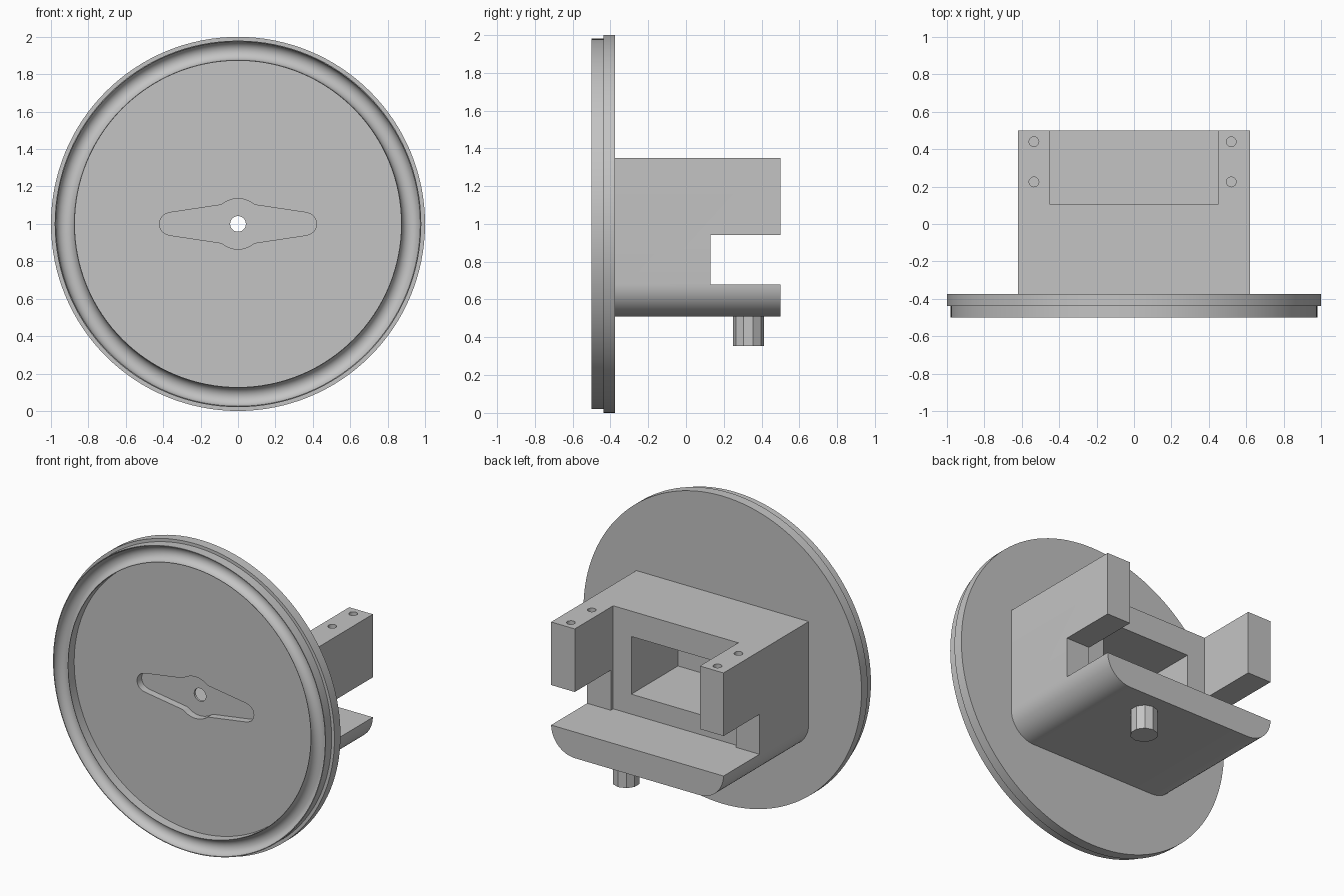
import bpy, bmesh
from math import sin, cos, pi, sqrt, radians
from mathutils import Matrix, Vector

cube = bpy.data.objects.get("Cube")
if cube:
    bpy.data.objects.remove(cube, do_unlink=True)

GREY = (0.55, 0.55, 0.55, 1)
grey = bpy.data.materials.new("plain grey")
grey.use_nodes = True
grey.diffuse_color = GREY
grey.node_tree.nodes["Principled BSDF"].inputs["Base Color"].default_value = GREY

FRONT, STEP, BACK = -0.5, -0.4375, -0.375   # plate depths along y
AXIS_Z = 1.0                                # height of the plate centre


def finish(name, bm):
    bmesh.ops.recalc_face_normals(bm, faces=bm.faces)
    mesh = bpy.data.meshes.new(name)
    bm.to_mesh(mesh)
    bm.free()
    mesh.materials.append(grey)
    obj = bpy.data.objects.new(name, mesh)
    bpy.context.collection.objects.link(obj)
    return obj


def prism(name, outline, y0, y1):
    """Extrude an x-z outline along y."""
    bm = bmesh.new()
    face = bm.faces.new([bm.verts.new((x, y0, z)) for x, z in outline])
    new = bmesh.ops.extrude_face_region(bm, geom=[face])["geom"]
    verts = [v for v in new if isinstance(v, bmesh.types.BMVert)]
    bmesh.ops.translate(bm, verts=verts, vec=(0, y1 - y0, 0))
    return finish(name, bm)


def box(name, x, y, z):
    return prism(name, [(x[0], z[0]), (x[1], z[0]), (x[1], z[1]), (x[0], z[1])], *y)


def cylinder(name, centre, radius, depth, sides, along_y=False):
    bm = bmesh.new()
    turn = Matrix.Rotation(pi / 2, 4, 'X') if along_y else Matrix()
    bmesh.ops.create_cone(bm, cap_ends=True, segments=sides, radius1=radius,
                          radius2=radius, depth=depth,
                          matrix=Matrix.Translation(centre) @ turn)
    return finish(name, bm)


def activate(obj):
    bpy.ops.object.select_all(action='DESELECT')
    obj.select_set(True)
    bpy.context.view_layer.objects.active = obj


def cut(obj, cutter):
    activate(obj)
    mod = obj.modifiers.new("cut", 'BOOLEAN')
    mod.operation = 'DIFFERENCE'
    mod.solver = 'EXACT'
    mod.object = cutter
    bpy.ops.object.modifier_apply(modifier=mod.name)
    bpy.data.objects.remove(cutter, do_unlink=True)


def smooth(obj):
    activate(obj)
    bpy.ops.object.shade_smooth_by_angle(angle=radians(30))


# Round plate: stepped rim, half-round groove and recessed centre
inner, outer = 0.875, 0.975
mid, half = (inner + outer) / 2, (outer - inner) / 2
groove = [(mid - half * cos(pi * i / 12), FRONT + half * sin(pi * i / 12))
          for i in range(13)]
profile = [(0, STEP), (inner - 0.003, STEP), (inner - 0.003, FRONT)] + groove
profile += [(0.98, FRONT), (0.98, STEP), (1, STEP), (1, BACK), (0, BACK)]
bm = bmesh.new()
ring = [bm.verts.new((r, y, AXIS_Z)) for r, y in profile]
edges = [bm.edges.new(pair) for pair in zip(ring, ring[1:])]
bmesh.ops.spin(bm, geom=ring + edges, cent=(0, 0, AXIS_Z), axis=(0, 1, 0),
               angle=2 * pi, steps=128)
bmesh.ops.remove_doubles(bm, verts=bm.verts, dist=0.0001)
round_plate = finish("round_plate", bm)


# Two-armed horn pocket in the plate, with a central through hole
def pocket_height(x):
    hub = sqrt(max(0, 0.135 ** 2 - x * x))
    arm = 0.06 + (0.37 - x) * 0.15
    if x > 0.36:
        arm = sqrt(max(0, 0.06 ** 2 - (x - 0.36) ** 2))
    return max(hub, arm)


xs = [0.36 + 0.06 * sin(pi / 2 * i / 8) for i in range(8, -1, -1)]
xs += [0.135 * sin(pi / 4 * i / 8) for i in range(8, -1, -1)]
quarter = [(x, pocket_height(x)) for x in xs]
upper = quarter + [(-x, h) for x, h in quarter[-2::-1]]
lower = [(x, -h) for x, h in upper[-2:0:-1]]
outline = [(x, AXIS_Z + h) for x, h in upper + lower]
cut(round_plate, prism("horn_cutter", outline, FRONT - 0.1, -0.39))
cut(round_plate, cylinder("hole_cutter", (0, -0.4, AXIS_Z), 0.042, 0.4, 32, True))
smooth(round_plate)

# Holder block with rounded lower corners
W, BOTTOM, TOP, REAR, R = 0.62, 0.51, 1.35, 0.5, 0.172
arc = [(W - R + R * sin(pi / 2 * i / 12), BOTTOM + R - R * cos(pi / 2 * i / 12))
       for i in range(13)]
outline = arc + [(W, TOP), (-W, TOP)] + [(-x, z) for x, z in reversed(arc)]
block = prism("holder_block", outline, BACK, REAR)
cut(block, box("pocket_cutter", (-0.45, 0.45), (0.105, 0.7), (0.68, 1.6)))
cut(block, box("notch_cutter", (-1, 1), (0.13, 0.7), (0.68, 0.94)))
cut(block, box("window_cutter", (-0.32, 0.32), (-0.6, 0.3), (0.81, 1.185)))

# Screw holes in the tops of the arms
for x in (-0.535, 0.52):
    for y in (0.225, 0.44):
        cut(block, cylinder("screw_cutter", (x, y, TOP), 0.026, 0.4, 24))
smooth(block)

# Locating peg under the shelf
cylinder("peg", (0.2, 0.33, 0.44), 0.082, 0.17, 10)
